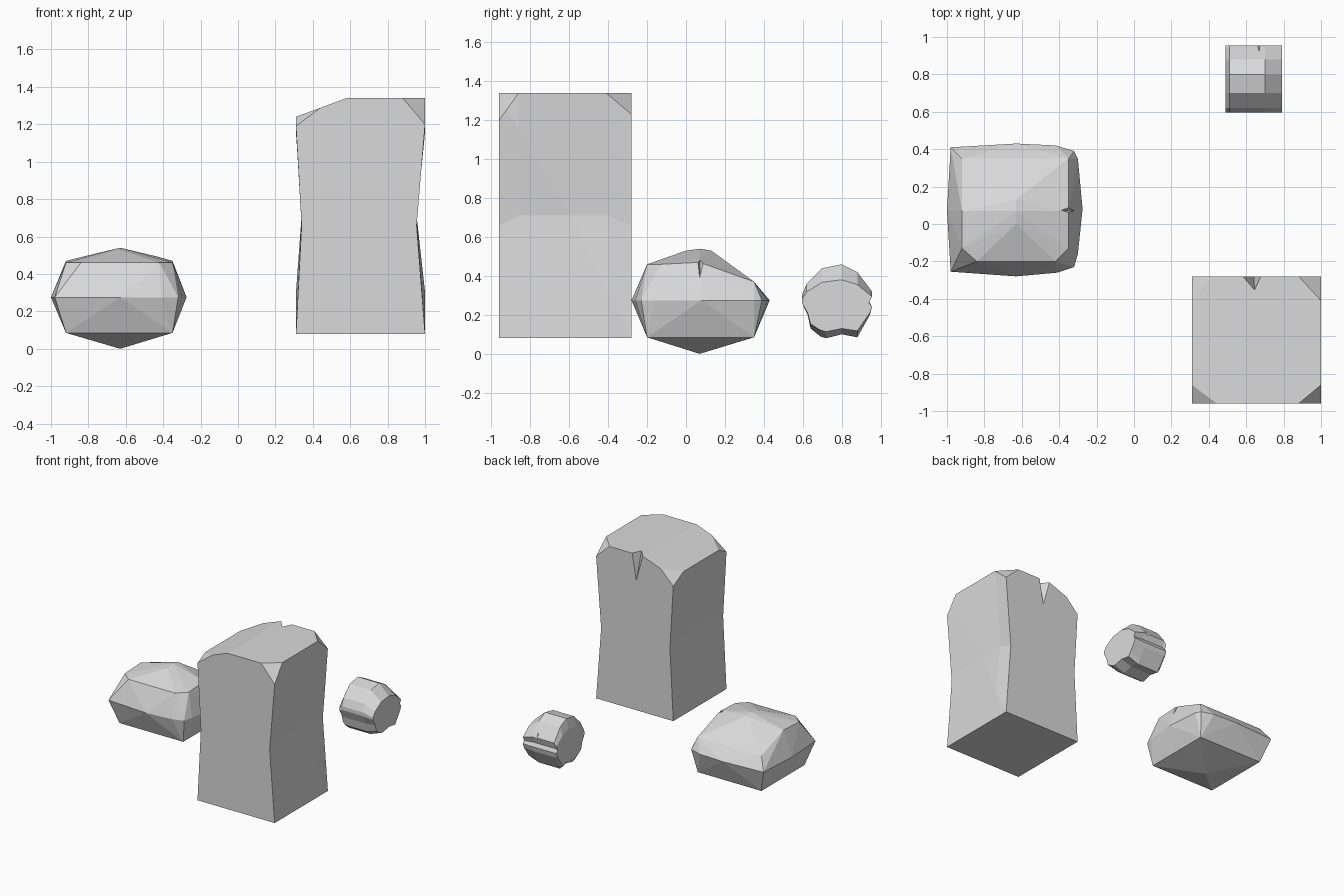
import bpy, bmesh
from mathutils import Vector

if "Cube" in bpy.data.objects:
    bpy.data.objects.remove(bpy.data.objects["Cube"])

# Stone grey
STONE = (0.7, 0.7, 0.7, 1)
stone = bpy.data.materials.new("stone_grey")
stone.use_nodes = True
stone.diffuse_color = STONE
bsdf = stone.node_tree.nodes["Principled BSDF"]
bsdf.inputs["Base Color"].default_value = STONE
bsdf.inputs["Roughness"].default_value = 0.9


def make_object(name, bm):
    bmesh.ops.recalc_face_normals(bm, faces=bm.faces[:])
    mesh = bpy.data.meshes.new(name)
    bm.to_mesh(mesh)
    bm.free()
    mesh.materials.append(stone)
    obj = bpy.data.objects.new(name, mesh)
    bpy.context.scene.collection.objects.link(obj)
    return obj


def hull(points):
    bm = bmesh.new()
    verts = [bm.verts.new(p) for p in points]
    bmesh.ops.convex_hull(bm, input=verts)
    loose = [v for v in bm.verts if not v.link_faces]
    bmesh.ops.delete(bm, geom=loose, context='VERTS')
    return bm


def chip(obj, points):
    """Cut a wedge-shaped notch out of a rock."""
    cutter = make_object(obj.name + "_notch_cutter", hull(points))
    mod = obj.modifiers.new("notch", 'BOOLEAN')
    mod.operation, mod.solver, mod.object = 'DIFFERENCE', 'EXACT', cutter
    deps = bpy.context.evaluated_depsgraph_get()
    mesh = bpy.data.meshes.new_from_object(obj.evaluated_get(deps))
    obj.modifiers.clear()
    obj.data = mesh
    bpy.data.objects.remove(cutter)


def split(bm, co, no, clear=False):
    geom = bm.verts[:] + bm.edges[:] + bm.faces[:]
    cut = bmesh.ops.bisect_plane(bm, geom=geom, plane_co=co, plane_no=no,
                                 clear_outer=clear)["geom_cut"]
    if clear:
        edges = [e for e in cut if isinstance(e, bmesh.types.BMEdge)]
        bmesh.ops.edgeloop_fill(bm, edges=edges)


def slice_off(bm, a, b, c, centre):
    """Remove what lies beyond the plane through three points."""
    a, b, c = Vector(a), Vector(b), Vector(c)
    normal = (b - a).cross(c - a).normalized()
    if normal.dot(centre - a) > 0:
        normal.negate()
    split(bm, a, normal, True)


# Tall standing rock: block with a sloping top and broken corners
X0, X1, Y0, Y1, Z0, Z1 = 0.31, 1.0, -0.96, -0.28, 0.08, 1.34
centre = Vector((0.65, -0.62, 0.7))
bm = hull([(x, y, z) for x in (X0, X1) for y in (Y0, Y1) for z in (Z0, Z1)])
slice_off(bm, (0.58, Y0, Z1), (0.58, Y1, Z1), (X0, Y0, 1.24), centre)
for a, b, c in [
    ((0.88, Y0, Z1), (X1, -0.86, Z1), (X1, Y0, 1.2)),
    ((0.88, Y1, Z1), (X1, -0.41, Z1), (X1, Y1, 1.23)),
    ((0.43, Y0, 1.28), (X0, -0.86, 1.24), (X0, Y0, 1.19)),
    ((0.42, Y1, 1.28), (X0, -0.41, 1.24), (X0, Y1, 1.17)),
]:
    slice_off(bm, a, b, c, centre)

# Pinched waist
split(bm, (0, 0, 0.66), (0, 0, 1))
for y in (-0.86, -0.4):
    split(bm, (0, y, 0), (0, 1, 0))
for v in bm.verts:
    if abs(v.co.z - 0.66) < 0.005:
        if v.co.x < X0 + 0.01:
            v.co.x = 0.34
        elif v.co.x > X1 - 0.01:
            v.co.x = 0.955
        if Y0 + 0.05 < v.co.y < Y1 - 0.05:
            v.co.z = 0.71
tall = make_object("tall_rock", bm)
chip(tall, [(0.56, -0.26, 1.36), (0.69, -0.26, 1.36),
            (0.645, -0.36, 1.36), (0.64, -0.27, 1.1)])

# Wide boulder: broad belt, narrower rims above and below, low peaks
belt = [(-0.98, 0.41), (-0.63, 0.43), (-0.42, 0.42), (-0.32, 0.39),
        (-0.3, 0.35), (-0.275, 0.08), (-0.3, -0.16), (-0.32, -0.23),
        (-0.41, -0.26), (-0.63, -0.28), (-0.98, -0.255), (-1, 0.07)]
points = [(x, y, 0.275) for x, y in belt]
for x in (-0.92, -0.35):
    inner = x + (0.08 if x < -0.6 else -0.07)
    points += [(x, -0.2, 0.085), (x, 0.35, 0.085), (x, -0.13, 0.46),
               (inner, -0.2, 0.46), (x, 0.07, 0.47), (x, 0.35, 0.37),
               (inner, 0.07, 0.49)]
points += [(-0.63, 0, 0.53), (-0.63, 0.07, 0.54), (-0.63, 0.13, 0.53),
           (-0.63, 0.07, 0)]
boulder = make_object("wide_boulder", hull(points))
chip(boulder, [(-0.42, 0.075, 0.52), (-0.3, 0.14, 0.52),
               (-0.3, 0.03, 0.52), (-0.315, 0.07, 0.385)])

# Small rock: grooved side profile lofted across, with sloping flanks
profile = [(0.595, 0.3), (0.62, 0.36), (0.7, 0.44), (0.8, 0.46), (0.88, 0.42),
           (0.945, 0.335), (0.955, 0.32), (0.94, 0.27), (0.955, 0.24),
           (0.945, 0.2), (0.9, 0.12), (0.88, 0.085), (0.8, 0.1), (0.72, 0.08),
           (0.69, 0.09), (0.64, 0.13), (0.625, 0.2), (0.595, 0.27)]
bm = bmesh.new()
rings = []
for x, up, down in [(0.49, 0.62, 0.8), (0.51, 1, 1), (0.7, 1, 1), (0.79, 0.62, 0.8)]:
    rings.append([bm.verts.new((x, y, 0.25 + (z - 0.25) * (up if z > 0.25 else down)))
                  for y, z in profile])
n = len(profile)
for r, s in zip(rings, rings[1:]):
    for i in range(n):
        j = (i + 1) % n
        bm.faces.new((r[i], r[j], s[j], s[i]))
bm.faces.new(rings[0])
bm.faces.new(rings[-1])
small = make_object("small_rock", bm)
chip(small, [(0.57, 1.0, 0.36), (0.78, 1.0, 0.36),
             (0.67, 0.925, 0.36), (0.67, 0.97, 0.27)])
